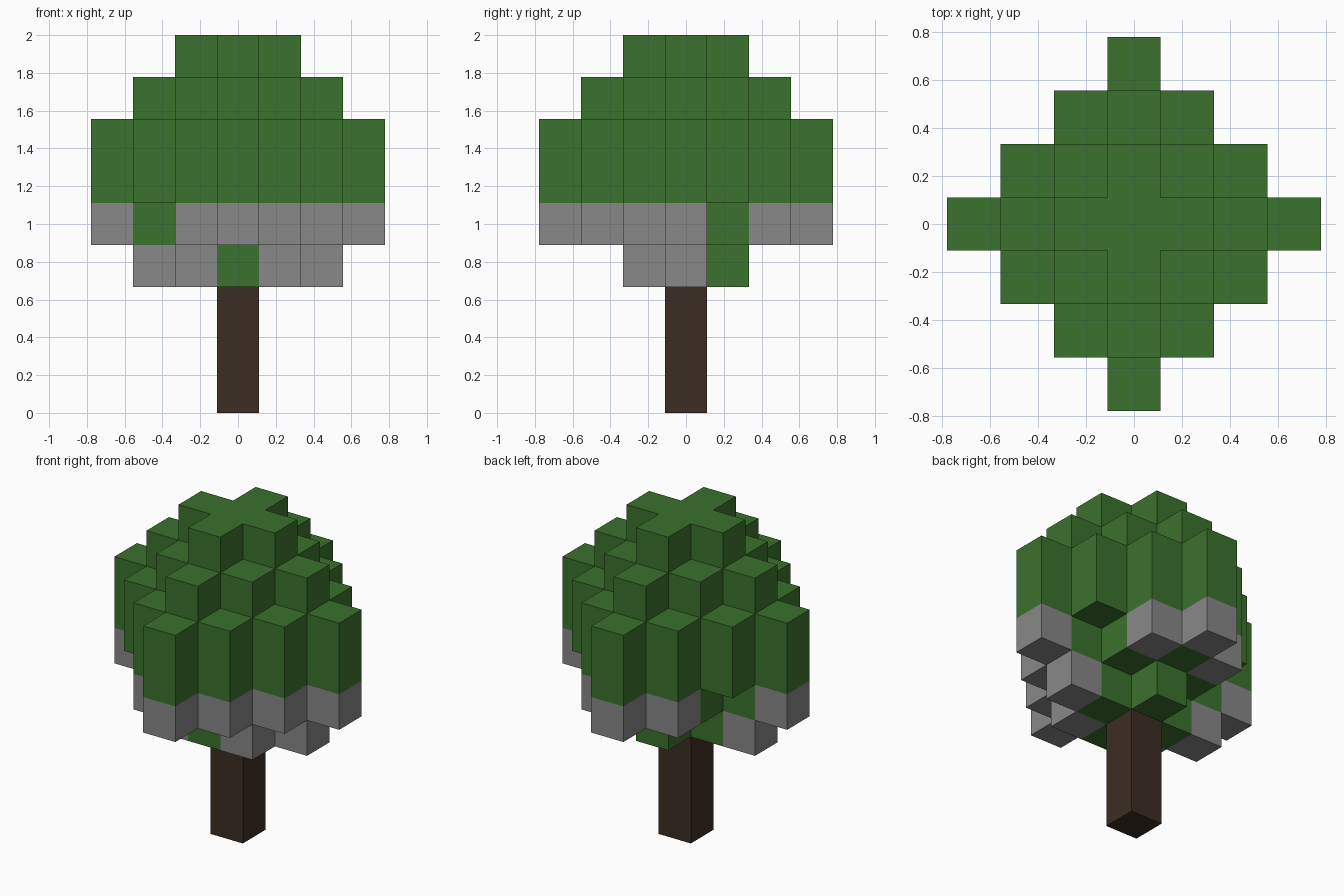
import bpy
import bmesh
from mathutils import Matrix, Vector

if "Cube" in bpy.data.objects:
    bpy.data.objects.remove(bpy.data.objects["Cube"], do_unlink=True)

U = 2 / 9  # edge of one block


def material(name, color):
    mat = bpy.data.materials.new(name)
    mat.use_nodes = True
    mat.diffuse_color = (*color, 1)
    bsdf = next(n for n in mat.node_tree.nodes if n.type == "BSDF_PRINCIPLED")
    bsdf.inputs["Base Color"].default_value = (*color, 1)
    bsdf.inputs["Roughness"].default_value = 1
    return mat


def diamond(radius, level):
    span = range(-radius, radius + 1)
    return {(x, y, level) for x in span for y in span if abs(x) + abs(y) <= radius}


def build(name, cells, occupied, mat):
    """Join blocks into one mesh, keeping only faces open to the air."""
    bm = bmesh.new()
    for cell in sorted(cells):
        centre = Vector(cell) + Vector((0, 0, 0.5))
        made = bmesh.ops.create_cube(bm, size=1, matrix=Matrix.Translation(centre))
        faces = {f for v in made["verts"] for f in v.link_faces}
        hidden = []
        for face in faces:
            step = (face.calc_center_median() - centre) * 2
            neighbour = tuple(c + round(s) for c, s in zip(cell, step))
            if neighbour in occupied:
                hidden.append(face)
        bmesh.ops.delete(bm, geom=hidden, context="FACES")
    bmesh.ops.remove_doubles(bm, verts=bm.verts, dist=0.001)
    bmesh.ops.scale(bm, vec=(U, U, U), verts=bm.verts)
    mesh = bpy.data.meshes.new(name)
    bm.to_mesh(mesh)
    bm.free()
    mesh.materials.append(mat)
    obj = bpy.data.objects.new(name, mesh)
    bpy.context.collection.objects.link(obj)


# Trunk: a square post
trunk = {(0, 0, level) for level in range(3)}

# Leaves: stacked diamonds, radius per level from the bottom up
leaves = set()
for level, radius in enumerate((1, 2, 3, 3, 2, 1), start=3):
    leaves |= diamond(radius, level)

# Hanging tips: the outer ring below the widest level, with two gaps
tips = diamond(3, 4) - diamond(2, 4) - {(-2, -1, 4), (-2, 1, 4), (2, 1, 4)}
# Lower hanging tips beside the core
tips |= {(side * x, y, 3) for side in (-1, 1) for x, y in ((2, 0), (1, -1))}

occupied = trunk | leaves | tips
build("trunk", trunk, occupied, material("dark brown bark", (0.045, 0.026, 0.017)))
build("leaf_crown", leaves, occupied, material("leaf green", (0.044, 0.165, 0.026)))
build("hanging_tips", tips, occupied, material("mid grey", (0.246, 0.246, 0.246)))
